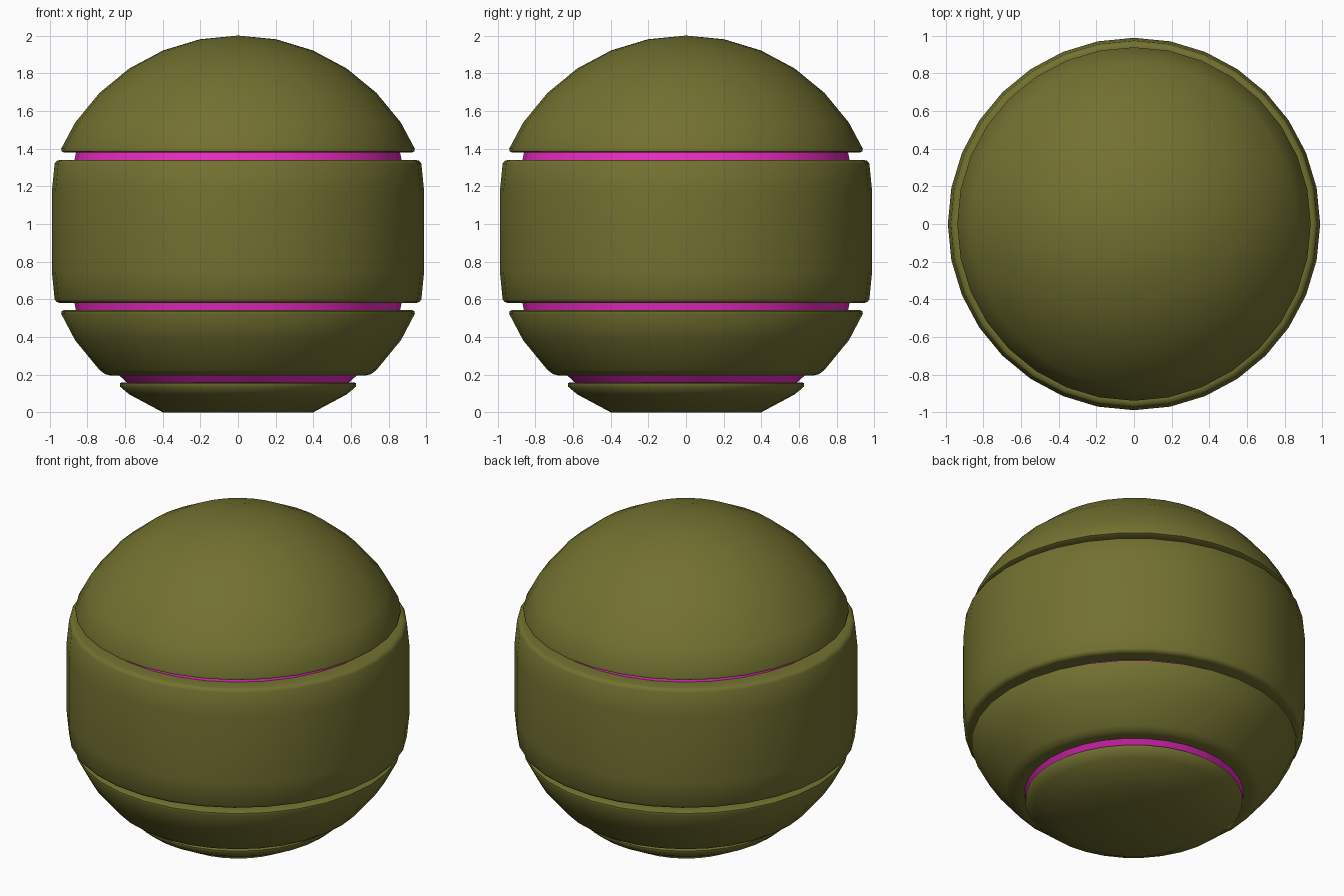
import bpy, bmesh
from math import sin, cos, pi, radians

if "Cube" in bpy.data.objects:
    bpy.data.objects.remove(bpy.data.objects["Cube"])

SEG = 32
R, CZ = 1.0395, 0.9605      # sphere whose lowest ring is cut flat at z = 0


def material(name, color):
    m = bpy.data.materials.new(name)
    m.diffuse_color = color
    m.use_nodes = True
    m.node_tree.nodes["Principled BSDF"].inputs["Base Color"].default_value = m.diffuse_color
    return m


def ring(k):
    """(radius, height) of the k-th latitude ring counted from the top."""
    a = k * pi / 16
    return (R * sin(a), CZ + R * cos(a))


def lathe(name, profile, mat):
    """Spin a top-to-bottom profile around z; radius 0 becomes a pole."""
    bm = bmesh.new()
    rows = []
    for r, z in profile:
        if r < 1e-6:
            rows.append([bm.verts.new((0, 0, z))] * SEG)
        else:
            rows.append([bm.verts.new((r * cos(2 * pi * i / SEG), r * sin(2 * pi * i / SEG), z))
                         for i in range(SEG)])
    for a, b in zip(rows, rows[1:]):
        for i in range(SEG):
            j = (i + 1) % SEG
            quad = list(dict.fromkeys((a[i], b[i], b[j], a[j])))
            bm.faces.new(quad)
    me = bpy.data.meshes.new(name)
    bm.to_mesh(me)
    bm.free()
    me.materials.append(mat)
    ob = bpy.data.objects.new(name, me)
    bpy.context.collection.objects.link(ob)
    bpy.ops.object.select_all(action='DESELECT')
    ob.select_set(True)
    bpy.context.view_layer.objects.active = ob
    bpy.ops.object.shade_smooth_by_angle(angle=radians(50))
    return ob


olive = material("olive", (0.17, 0.165, 0.03, 1))
magenta = material("magenta", (0.85, 0.025, 0.55, 1))

# Dome cap
lathe("dome", [(0, 2)] + [ring(k) for k in range(1, 6)]
      + [(0.938, 1.40), (0.937, 1.386), (0.925, 1.38), (0.86, 1.38)], olive)

# Wide middle belt, mirrored about the sphere centre
half = [(0.868, 1.34), (0.945, 1.34), (0.963, 1.335), (0.973, 1.32), (0.988, 1.17)]
lathe("belt", half + [(r, 2 * CZ - z) for r, z in reversed(half)], olive)

# Lower band
lathe("lower_band", [(0.86, 0.543), (0.925, 0.543), (0.937, 0.537), (0.938, 0.523),
                     ring(11), ring(12), (0.705, 0.203), (0.675, 0.196), (0.625, 0.196)], olive)

# Flat-bottomed base
lathe("base", [(0.59, 0.16), (0.615, 0.16), (0.627, 0.154), (0.626, 0.137),
               ring(13), (ring(14)[0], 0), (0, 0)], olive)

# Coloured groove floors
lathe("upper_groove", [(0.86, 1.38), (0.868, 1.34)], magenta)
lathe("lower_groove", [(0.868, 2 * CZ - 1.34), (0.86, 0.543)], magenta)
lathe("base_groove", [(0.63, 0.196), (0.59, 0.16)], magenta)
